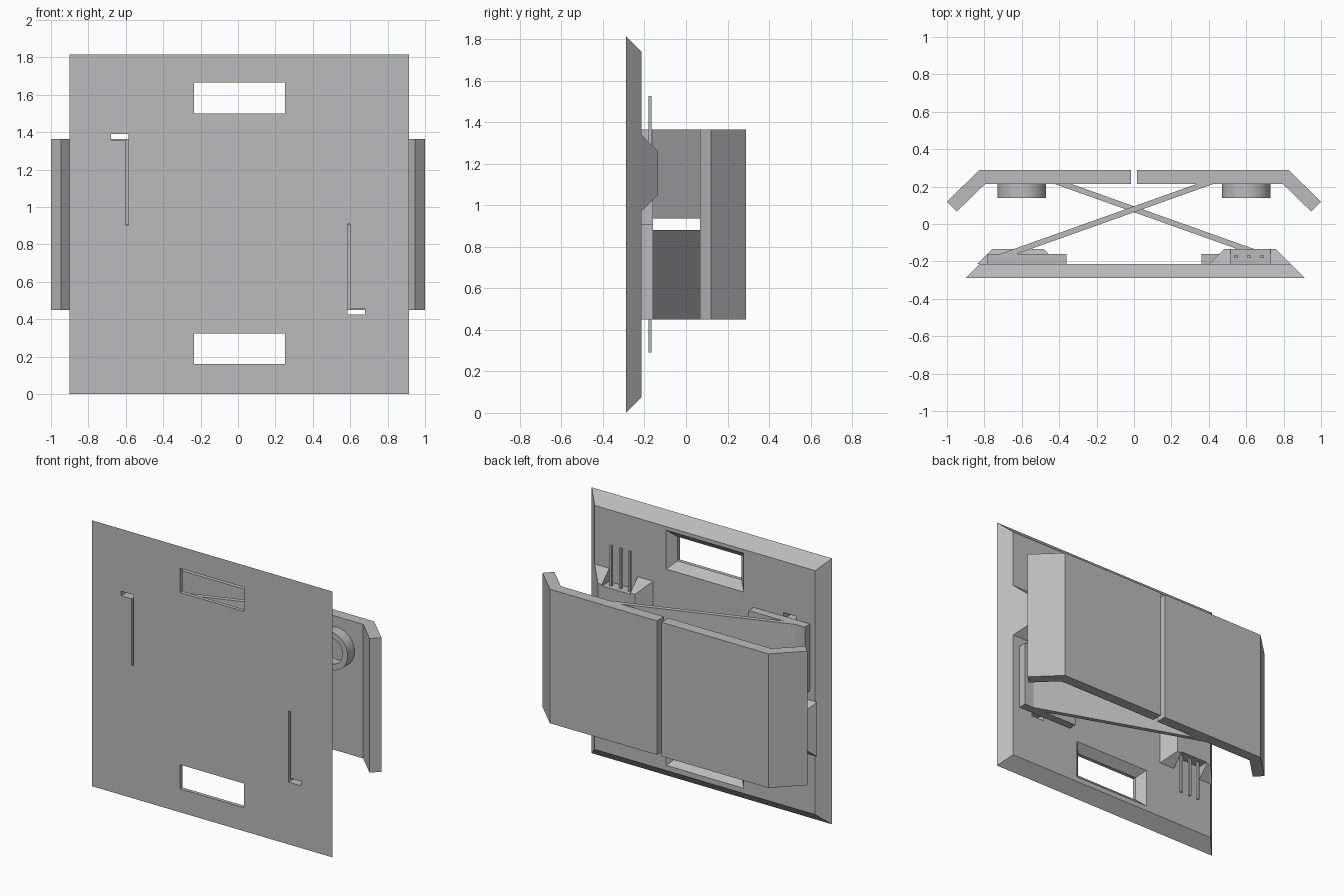
import bpy
import bmesh
from math import radians
from mathutils import Vector

if "Cube" in bpy.data.objects:
    bpy.data.objects.remove(bpy.data.objects["Cube"])

grey = bpy.data.materials.new("plain_grey")
grey.use_nodes = True
colour = (0.5, 0.5, 0.5, 1)
grey.diffuse_color = colour
grey.node_tree.nodes["Principled BSDF"].inputs["Base Color"].default_value = colour

HEIGHT = 1.815
TOP, BOTTOM = 1.365, 0.45      # wing extent
FRONT, BACK = -0.29, -0.215    # plate faces


def loft(name, ring_a, ring_b, side=1):
    """Solid between two matching rings; side -1 turns it half round the y axis."""
    bm = bmesh.new()

    def place(p):
        x, y, z = p
        return Vector((x, y, z)) if side > 0 else Vector((-x, y, HEIGHT - z))
    a = [bm.verts.new(place(p)) for p in ring_a]
    b = [bm.verts.new(place(p)) for p in ring_b]
    bm.faces.new(a)
    bm.faces.new(b)
    for i in range(len(a)):
        j = (i + 1) % len(a)
        bm.faces.new((a[i], a[j], b[j], b[i]))
    bmesh.ops.recalc_face_normals(bm, faces=bm.faces)
    mesh = bpy.data.meshes.new(name)
    bm.to_mesh(mesh)
    bm.free()
    mesh.materials.append(grey)
    obj = bpy.data.objects.new(name, mesh)
    bpy.context.collection.objects.link(obj)
    return obj


def frustum(name, x, z, y0, y1, inset=0, side=1):
    """Rectangle at y0 tapering by inset towards y1."""
    def rect(y, d):
        return [(x[0] + d, y, z[0] + d), (x[1] - d, y, z[0] + d),
                (x[1] - d, y, z[1] - d), (x[0] + d, y, z[1] - d)]
    return loft(name, rect(y0, 0), rect(y1, inset), side)


def prism(name, outline, z0, z1, side=1):
    return loft(name, [(x, y, z0) for x, y in outline],
                [(x, y, z1) for x, y in outline], side)


def cylinder(name, x, z, radius, y0, y1):
    bpy.ops.mesh.primitive_cylinder_add(
        vertices=48, radius=radius, depth=y1 - y0,
        location=(x, (y0 + y1) / 2, z), rotation=(radians(90), 0, 0))
    obj = bpy.context.object
    obj.name = name
    obj.data.materials.append(grey)
    return obj


def cut(obj, cutter):
    mod = obj.modifiers.new("cut", "BOOLEAN")
    mod.operation = "DIFFERENCE"
    mod.solver = "EXACT"
    mod.object = cutter
    cutter.hide_render = True
    bpy.context.view_layer.objects.active = obj
    bpy.ops.object.modifier_apply(modifier=mod.name)
    bpy.data.objects.remove(cutter)


# Bevelled front plate
plate = frustum("front_plate", (-0.9, 0.915), (0, HEIGHT), FRONT, BACK, 0.075)

# Windows flaring towards the back
for low, high in ((0.16, 0.325), (1.5, 1.665)):
    x = (-0.235, 0.25)
    cut(plate, frustum("window_cutter", x, (low, high), -0.4, -0.1))
    cut(plate, frustum("flare_cutter", x, (low, high), -0.265, -0.205, -0.06))

for side, label in ((1, "left"), (-1, "right")):
    # L-shaped slot through the plate
    cut(plate, frustum("slot_cutter", (0.585, 0.60), (0.44, 0.91), -0.4, -0.1, 0, side))
    cut(plate, frustum("slot_foot_cutter", (0.585, 0.68), (0.425, 0.4555), -0.4, -0.1, 0, side))

    # Housing that holds the arm
    frustum(label + "_arm_housing", (0.36, 0.785), (BOTTOM, 0.9075),
            BACK - 0.003, -0.16, 0, side)

    # Diagonal scissor arm
    prism(label + "_scissor_arm",
          [(0.73, -0.165), (0.64, -0.165), (-0.45, 0.223), (-0.36, 0.223)],
          BOTTOM, 0.88, side)

    # Tapered socket block, notched where the prongs leave it
    block = frustum(label + "_socket_block", (0.40, 0.84), (0.97, 1.34),
                    BACK, -0.135, 0.08, side)
    cut(block, frustum("notch_cutter", (0.515, 0.73), (1.25, 1.4), -0.25, -0.1, 0, side))
    for i in range(3):
        x = 0.545 + 0.07 * i
        frustum(f"{label}_prong_{i + 1}", (x - 0.008, x + 0.008), (1.2, 1.525),
                -0.181, -0.165, 0, side)

    # Rear wing with its angled outer edge
    prism(label + "_rear_wing",
          [(0.017, 0.29), (0.825, 0.29), (1.0, 0.12),
           (0.947, 0.067), (0.795, 0.215), (0.017, 0.215)],
          BOTTOM, TOP, side)

    # Ring on the inner face of the wing
    z = HEIGHT / 2 + side * 0.255
    ring = cylinder(label + "_ring", side * 0.6, z, 0.13, 0.14, 0.22)
    cut(ring, cylinder("ring_cutter", side * 0.6, z, 0.09, 0.1, 0.25))
    bpy.ops.object.select_all(action="DESELECT")
    ring.select_set(True)
    bpy.context.view_layer.objects.active = ring
    bpy.ops.object.shade_smooth_by_angle(angle=radians(30))
